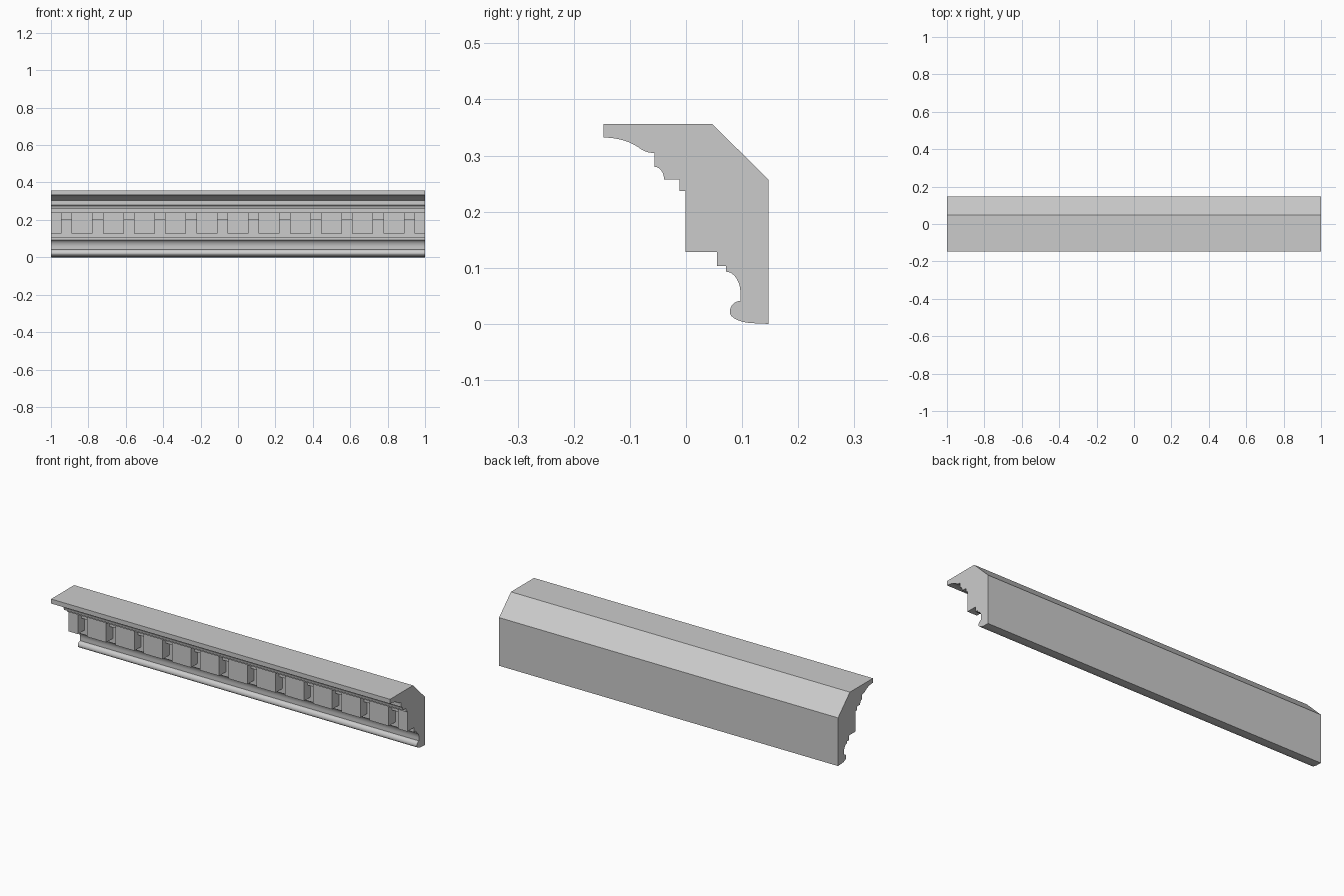
import bpy, bmesh, math

if "Cube" in bpy.data.objects:
    bpy.data.objects.remove(bpy.data.objects["Cube"])


def arc(cy, cz, ry, rz, a0, a1, n=10):
    """Points on an elliptical arc in the y-z plane, angles in degrees."""
    return [(cy + ry * math.cos(math.radians(a0 + (a1 - a0) * i / n)),
             cz + rz * math.sin(math.radians(a0 + (a1 - a0) * i / n)))
            for i in range(n + 1)]


def extrude_profile(bm, pts, x0, x1):
    """Sweep a closed y-z profile from x0 to x1 as a capped prism."""
    a = [bm.verts.new((x0, y, z)) for y, z in pts]
    b = [bm.verts.new((x1, y, z)) for y, z in pts]
    n = len(pts)
    faces = [bm.faces.new(a), bm.faces.new(b[::-1])]
    for i in range(n):
        j = (i + 1) % n
        faces.append(bm.faces.new((a[j], a[i], b[i], b[j])))
    bmesh.ops.recalc_face_normals(bm, faces=faces)


def finish(bm, name):
    me = bpy.data.meshes.new(name)
    bm.to_mesh(me)
    bm.free()
    ob = bpy.data.objects.new(name, me)
    bpy.context.collection.objects.link(ob)
    return ob


# Moulding cross-section, from the back edge round the front
profile = [(0.147, 0.0), (0.147, 0.257), (0.047, 0.356), (-0.147, 0.356)]
# crown curve under the top lip
profile += arc(-0.147, 0.282, 0.082, 0.05, 90, 42, 8)
profile += [(-0.078, 0.310), (-0.069, 0.306), (-0.056, 0.304)]
# small cove and fillets above the dentil band
profile += arc(-0.056, 0.257, 0.017, 0.023, 90, 0, 8)
profile += [(-0.012, 0.257), (-0.012, 0.237), (-0.001, 0.237)]
# dentil band and steps below
profile += [(-0.001, 0.128), (0.055, 0.128), (0.055, 0.103),
            (0.071, 0.103)]
# large cove
profile += arc(0.071, 0.055, 0.026, 0.038, 90, 0, 12)
# bottom bead
profile += arc(0.097, 0.021, 0.019, 0.020, 90, 180, 8)
profile += arc(0.125, 0.021, 0.047, 0.020, 190, 270, 8)

bm = bmesh.new()
extrude_profile(bm, profile, -1, 1)
moulding = finish(bm, "dentil_cornice")

# Gaps between dentils: deep below, shallower bridge above
gap = [(-0.006, 0.115), (0.0548, 0.115), (0.0548, 0.202),
       (0.028, 0.202), (0.028, 0.2368), (-0.006, 0.2368)]
bm = bmesh.new()
for i in range(12):
    x = -1 + (i + 0.5) / 6
    extrude_profile(bm, gap, x - 0.027, x + 0.027)
cutter = finish(bm, "dentil_gap_cutter")
cutter.hide_render = True

mod = moulding.modifiers.new("dentil_gaps", 'BOOLEAN')
mod.operation = 'DIFFERENCE'
mod.solver = 'EXACT'
mod.object = cutter
bpy.context.view_layer.objects.active = moulding
moulding.select_set(True)
bpy.ops.object.modifier_apply(modifier=mod.name)
bpy.data.objects.remove(cutter)

bpy.ops.object.shade_smooth_by_angle(angle=math.radians(30))
